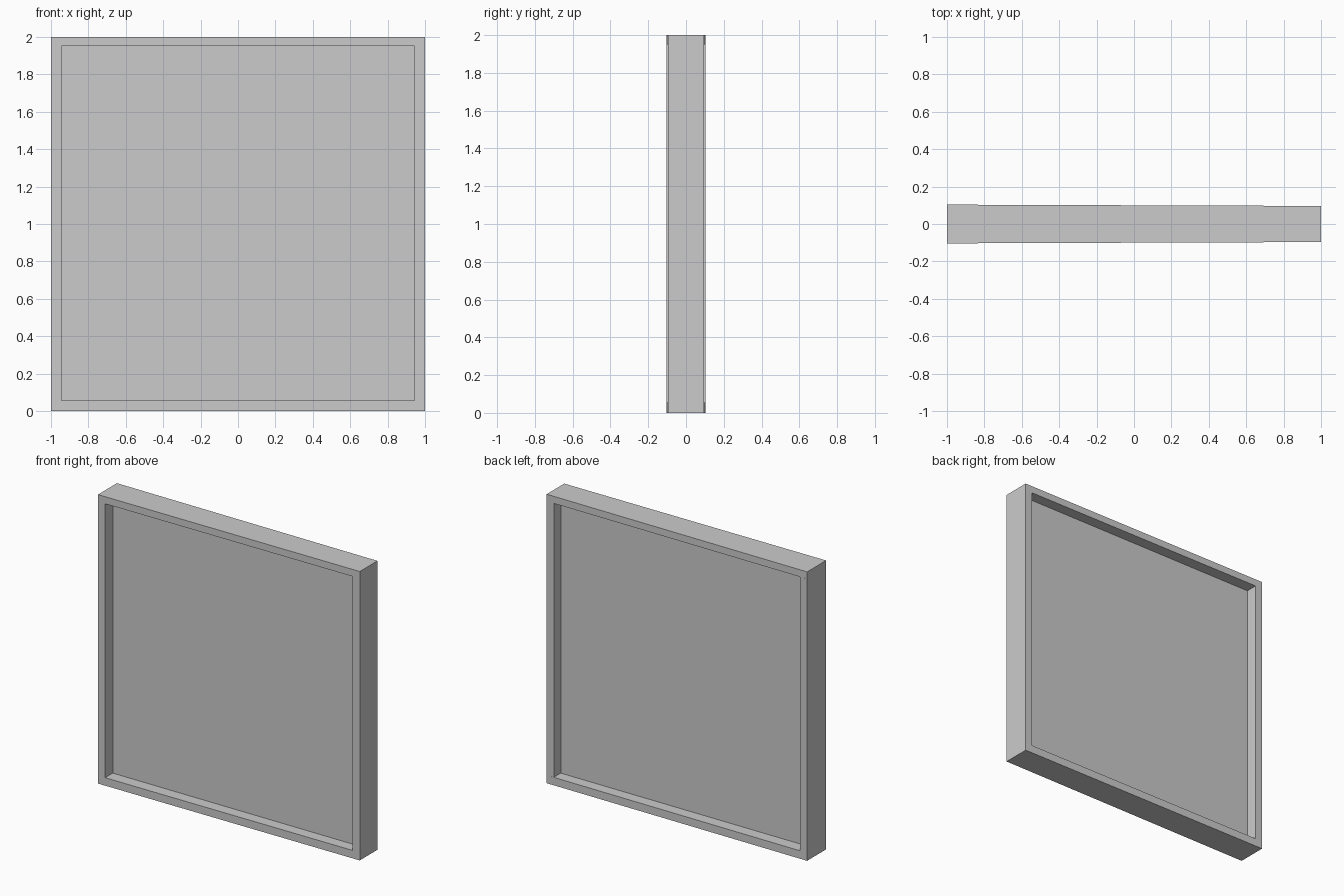
import bpy, bmesh

if "Cube" in bpy.data.objects:
    bpy.data.objects.remove(bpy.data.objects["Cube"])

HALF, TOP = 1.0, 2.0              # outer frame
IN_X, IN_LOW, IN_HIGH = 0.945, 0.055, 1.951   # opening
DEEP, SHALLOW = 0.1035, 0.0965    # half depth at left and right ends


def bar(name, x0, x1, z0, z1, d0, d1):
    """Box whose half depth runs from d0 at x0 to d1 at x1."""
    bm = bmesh.new()
    bmesh.ops.create_cube(bm, size=2)
    for v in bm.verts:
        right = v.co.x > 0
        v.co.y *= d1 if right else d0
        v.co.x = x1 if right else x0
        v.co.z = z1 if v.co.z > 0 else z0
    mesh = bpy.data.meshes.new(name)
    bm.to_mesh(mesh)
    bm.free()
    obj = bpy.data.objects.new(name, mesh)
    bpy.context.collection.objects.link(obj)
    return obj


# Rails run the full width and taper slightly
bar("bottom_rail", -HALF, HALF, 0, IN_LOW, DEEP, SHALLOW)
bar("top_rail", -HALF, HALF, IN_HIGH, TOP, DEEP, SHALLOW)

# Stiles fit between the rails
bar("left_stile", -HALF, -IN_X, IN_LOW, IN_HIGH, DEEP, DEEP)
bar("right_stile", IN_X, HALF, IN_LOW, IN_HIGH, SHALLOW, SHALLOW)

# Thin panel recessed on both faces
bar("panel", -IN_X, IN_X, IN_LOW, IN_HIGH, 0.02, 0.02)
